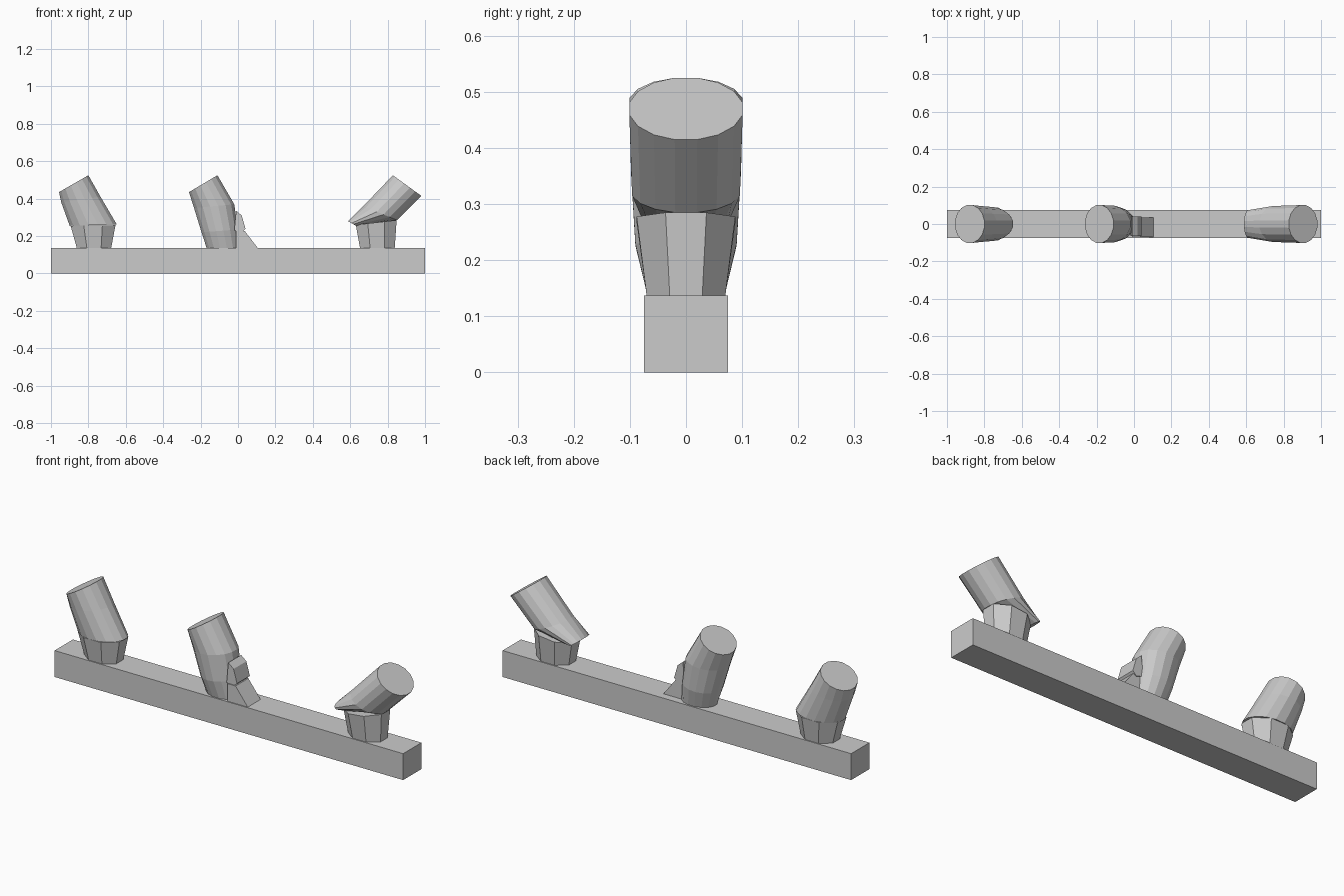
import bpy, bmesh, math

if "Cube" in bpy.data.objects:
    bpy.data.objects.remove(bpy.data.objects["Cube"])


def finish(name, bm):
    bmesh.ops.recalc_face_normals(bm, faces=bm.faces)
    mesh = bpy.data.meshes.new(name)
    bm.to_mesh(mesh)
    bm.free()
    ob = bpy.data.objects.new(name, mesh)
    bpy.context.collection.objects.link(ob)
    return ob


def loft(name, rings, sides):
    """Each ring: (x0, z0, x1, z1, half_y) is an oval spanning two side-profile points."""
    bm = bmesh.new()
    loops = []
    for x0, z0, x1, z1, w in rings:
        loop = []
        for i in range(sides):
            a = 2 * math.pi * (i + 0.5) / sides
            k = math.cos(math.pi / sides)
            t = 0.5 + 0.5 * math.cos(a) / k
            y = w * math.sin(a) / k if sides == 8 else w * math.sin(a)
            loop.append(bm.verts.new((x0 + (x1 - x0) * t, y, z0 + (z1 - z0) * t)))
        loops.append(loop)
    for a, b in zip(loops, loops[1:]):
        for i in range(sides):
            j = (i + 1) % sides
            bm.faces.new((a[i], a[j], b[j], b[i]))
    bm.faces.new(loops[0])
    bm.faces.new(loops[-1])
    return finish(name, bm)


def prism(name, outline, y0, y1):
    bm = bmesh.new()
    a = [bm.verts.new((x, y0, z)) for x, z in outline]
    b = [bm.verts.new((x, y1, z)) for x, z in outline]
    bm.faces.new(a)
    bm.faces.new(b)
    for i in range(len(a)):
        j = (i + 1) % len(a)
        bm.faces.new((a[i], a[j], b[j], b[i]))
    return finish(name, bm)


# mounting rail
prism("rail", [(-1, 0), (1, 0), (1, 0.137), (-1, 0.137)], -0.075, 0.075)

# left lamp: drum and tapered foot
loft("left_lamp_head", [(-0.957, 0.435, -0.80, 0.525, 0.103),
                        (-0.945, 0.38, -0.735, 0.41, 0.098),
                        (-0.90, 0.255, -0.648, 0.262, 0.092)], 16)
loft("left_lamp_foot", [(-0.895, 0.255, -0.655, 0.258, 0.088),
                        (-0.862, 0.137, -0.678, 0.137, 0.07)], 8)

# middle lamp: drum running down to the rail
loft("middle_lamp_head", [(-0.262, 0.435, -0.11, 0.525, 0.103),
                          (-0.235, 0.35, -0.02, 0.37, 0.1),
                          (-0.195, 0.22, 0.0, 0.235, 0.092),
                          (-0.168, 0.137, 0.012, 0.137, 0.07)], 16)
# hinge knob and bracket wedge beside it
prism("middle_lamp_hinge", [(-0.01, 0.335), (0.02, 0.31), (0.04, 0.24), (0.02, 0.22), (-0.02, 0.23)],
      -0.065, 0.04)
prism("middle_lamp_bracket", [(-0.01, 0.137), (0.105, 0.137), (0.035, 0.228), (-0.01, 0.228)],
      -0.07, 0.035)

# right lamp: drum leaning the other way and its foot
loft("right_lamp_head", [(0.828, 0.525, 0.98, 0.415, 0.103),
                         (0.67, 0.36, 0.85, 0.285, 0.098),
                         (0.588, 0.28, 0.635, 0.252, 0.075)], 16)
loft("right_lamp_foot", [(0.63, 0.26, 0.848, 0.285, 0.088),
                         (0.652, 0.137, 0.838, 0.137, 0.07)], 8)
